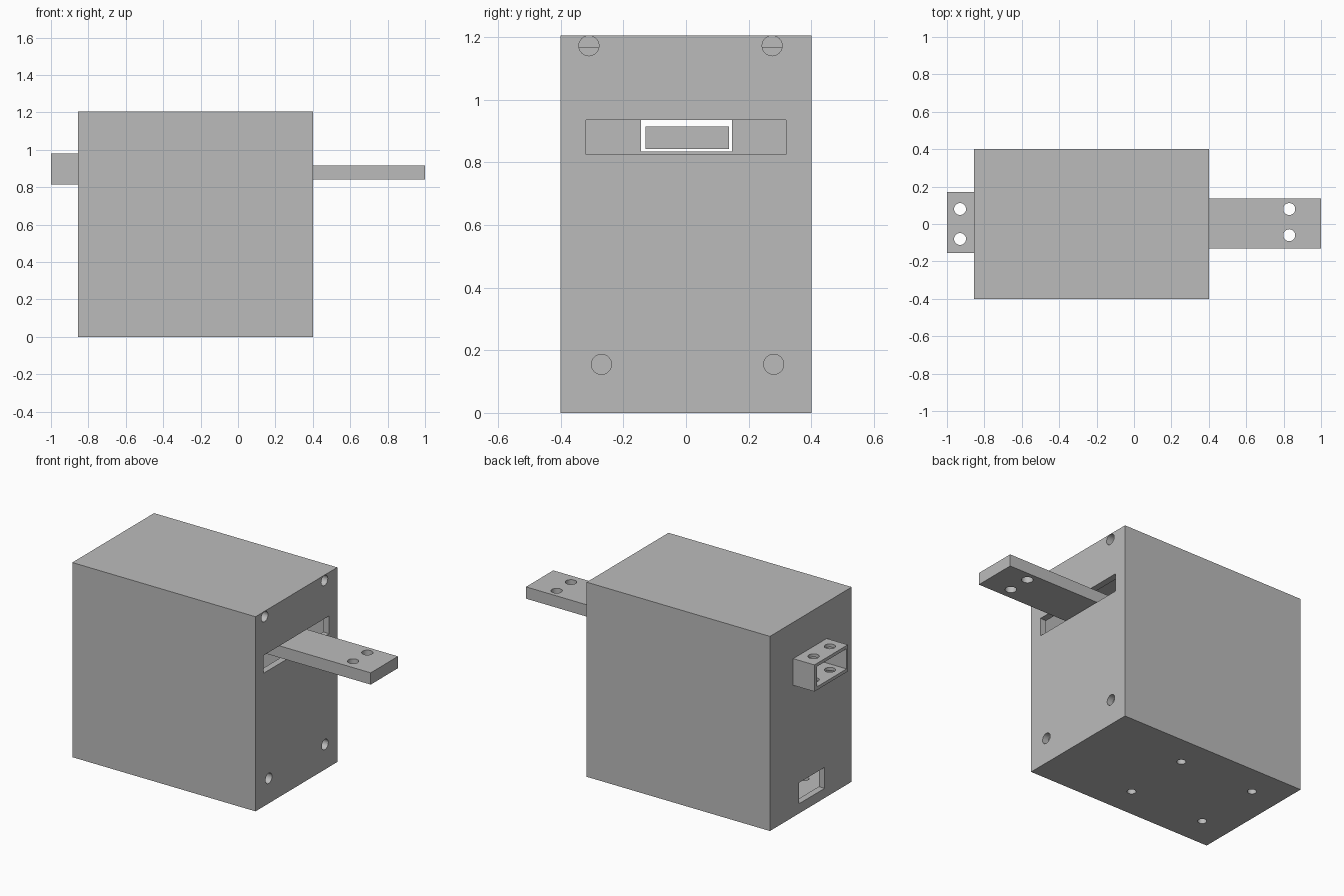
import bpy
from mathutils import Vector

cube = bpy.data.objects.get("Cube")
if cube:
    bpy.data.objects.remove(cube, do_unlink=True)

grey = bpy.data.materials.new("plain_grey")
grey.use_nodes = True
COLOUR = (0.5, 0.5, 0.5, 1)
grey.diffuse_color = COLOUR
grey.node_tree.nodes["Principled BSDF"].inputs["Base Color"].default_value = COLOUR


def box(name, low, high):
    """Box between two corners."""
    low, high = Vector(low), Vector(high)
    bpy.ops.mesh.primitive_cube_add(size=1, location=(low + high) / 2)
    ob = bpy.context.object
    ob.name = name
    ob.scale = high - low
    bpy.ops.object.transform_apply(location=False, rotation=False, scale=True)
    ob.data.materials.append(grey)
    return ob


def drill(name, centre, radius, depth, axis="Z"):
    """Round cutter along an axis."""
    turn = (0, 1.5708, 0) if axis == "X" else (0, 0, 0)
    bpy.ops.mesh.primitive_cylinder_add(vertices=32, radius=radius, depth=depth,
                                        location=centre, rotation=turn)
    ob = bpy.context.object
    ob.name = name
    ob.data.materials.append(grey)
    return ob


def cut(target, cutters):
    """Subtract every cutter, bake the result and drop the cutters."""
    for c in cutters:
        mod = target.modifiers.new("cut", "BOOLEAN")
        mod.operation = "DIFFERENCE"
        mod.solver = "EXACT"
        mod.object = c
        bpy.context.view_layer.objects.active = target
        bpy.ops.object.modifier_apply(modifier=mod.name)
        bpy.data.objects.remove(c, do_unlink=True)
    bpy.ops.object.select_all(action="DESELECT")
    target.select_set(True)
    bpy.context.view_layer.objects.active = target
    bpy.ops.object.shade_smooth_by_angle(angle=0.6)


X0, X1, Y, TOP, WALL = -0.855, 0.4, 0.4, 1.205, 0.04
HOLE = 0.032

# Hollow housing with slots, screw holes and base holes
housing = box("housing", (X0, -Y, 0), (X1, Y, TOP))
cutters = [
    box("cavity", (X0 + WALL, -Y + WALL, WALL), (X1 - WALL, Y - WALL, TOP - WALL)),
    box("arm_slot", (X1 - 0.1, -0.32, 0.825), (X1 + 0.1, 0.32, 0.935)),
    box("socket_opening", (X0 - 0.1, -0.143, 0.835), (X0 + 0.1, 0.147, 0.96)),
    box("low_slot", (X0 - 0.1, -0.135, 0.06), (X0 + 0.1, 0.115, 0.19)),
]
for y, z in ((-0.31, 1.172), (0.275, 1.172), (-0.27, 0.155), (0.28, 0.155)):
    cutters.append(drill("screw_hole", (X1, y, z), HOLE, 0.2, "X"))
for x in (-0.16, -0.665):
    for y in (-0.212, 0.212):
        cutters.append(drill("base_hole", (x, y, 0), 0.025, 0.2))
cut(housing, cutters)

# Rectangular socket on the left-hand end, open right through
socket = box("socket", (-1, -0.155, 0.815), (X0, 0.172, 0.98))
cut(socket, [box("socket_bore", (-1.1, -0.143, 0.835), (X0 + 0.1, 0.147, 0.96))]
    + [drill("socket_hole", (-0.93, y, 0.9), HOLE, 0.4) for y in (-0.08, 0.08)])

# Flat arm sliding out through the slot
arm = box("arm", (-0.6, -0.13, 0.842), (1, 0.137, 0.915))
cut(arm, [drill("arm_hole", (0.83, y, 0.88), HOLE, 0.3) for y in (-0.06, 0.08)])
